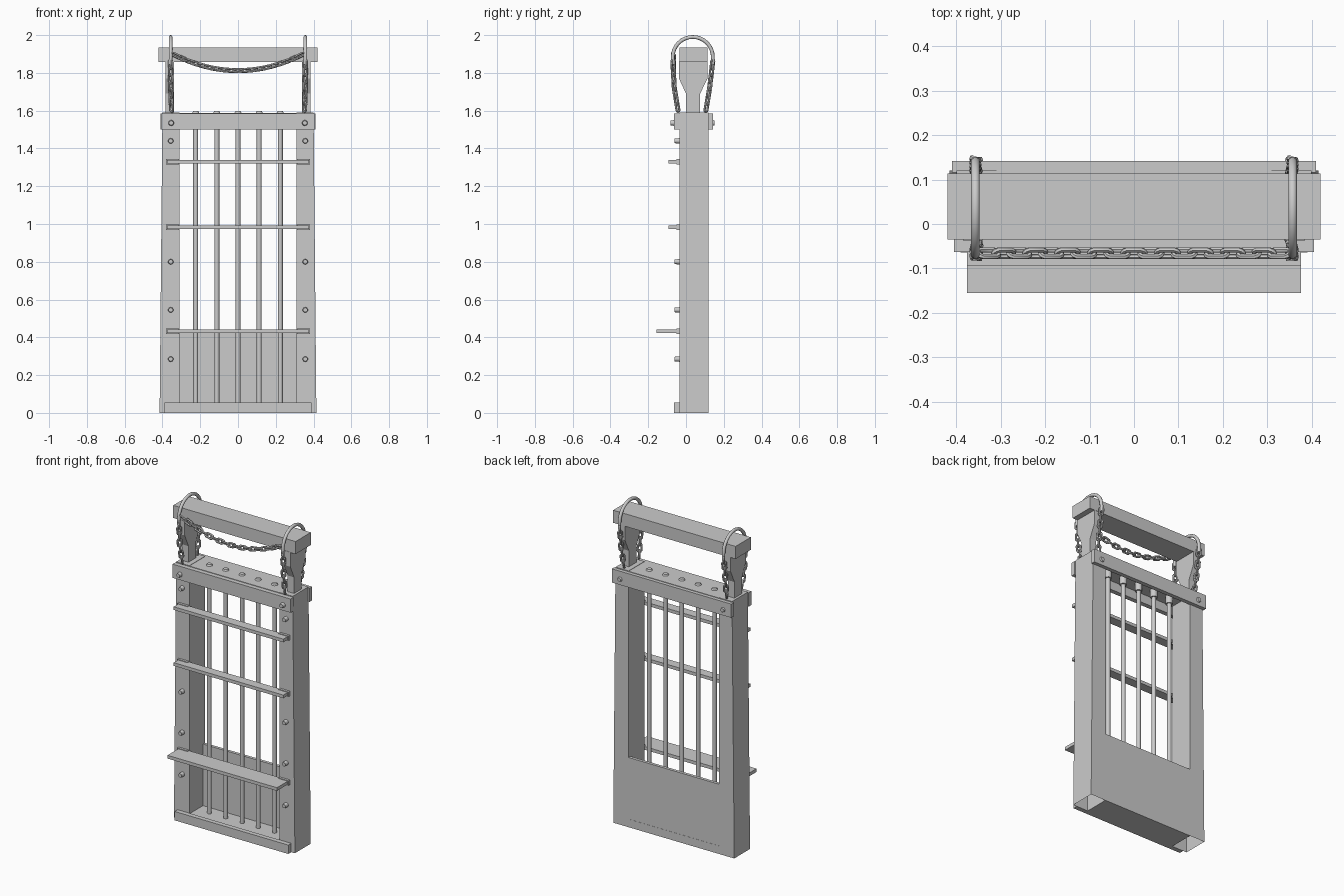
import bpy, bmesh
from math import pi, sin, cos
from mathutils import Vector, Matrix

if "Cube" in bpy.data.objects:
    bpy.data.objects.remove(bpy.data.objects["Cube"])


def finish(name, bm, smooth=False):
    bmesh.ops.recalc_face_normals(bm, faces=bm.faces)
    me = bpy.data.meshes.new(name)
    bm.to_mesh(me)
    bm.free()
    ob = bpy.data.objects.new(name, me)
    bpy.context.collection.objects.link(ob)
    if smooth:
        bpy.ops.object.select_all(action='DESELECT')
        ob.select_set(True)
        bpy.context.view_layer.objects.active = ob
        bpy.ops.object.shade_smooth_by_angle(angle=0.7)
    return ob


def box(name, x, y, z):
    bm = bmesh.new()
    bmesh.ops.create_cube(bm, size=1)
    for v in bm.verts:
        v.co = [r[0] if c < 0 else r[1] for c, r in zip(v.co, (x, y, z))]
    return finish(name, bm)


def prism(name, profile, offset, open_bottom=False):
    """Extrude a closed 3D profile along an offset."""
    bm = bmesh.new()
    face = bm.faces.new([bm.verts.new(p) for p in profile])
    ext = bmesh.ops.extrude_face_region(bm, geom=[face], use_keep_orig=True)
    bmesh.ops.translate(bm, vec=offset, verts=[g for g in ext['geom'] if isinstance(g, bmesh.types.BMVert)])
    if open_bottom:
        low = [f for f in bm.faces if all(v.co.z < 0.001 for v in f.verts)]
        bmesh.ops.delete(bm, geom=low, context='FACES')
    return finish(name, bm)


def cylinder(name, r1, a, b, sides=12, r2=None):
    a, b = Vector(a), Vector(b)
    bm = bmesh.new()
    rot = (b - a).to_track_quat('Z', 'Y').to_matrix().to_4x4()
    bmesh.ops.create_cone(bm, cap_ends=True, segments=sides, radius1=r1, radius2=r1 if r2 is None else r2,
                          depth=(b - a).length, matrix=Matrix.Translation((a + b) / 2) @ rot)
    return finish(name, bm, True)


def sweep(bm, pts, normal, r, closed, sides=8):
    """Round tube along a planar path."""
    n, rings = len(pts), []
    for i, p in enumerate(pts):
        prev, nxt = (pts[i - 1], pts[(i + 1) % n]) if closed else (pts[max(i - 1, 0)], pts[min(i + 1, n - 1)])
        side = (nxt - prev).normalized().cross(normal)
        rings.append([bm.verts.new(p + r * (cos(2 * pi * k / sides) * side + sin(2 * pi * k / sides) * normal))
                      for k in range(sides)])
    for i in range(n if closed else n - 1):
        a, b = rings[i], rings[(i + 1) % n]
        for k in range(sides):
            bm.faces.new((a[k], a[(k + 1) % sides], b[(k + 1) % sides], b[k]))
    if not closed:
        bm.faces.new(rings[0])
        bm.faces.new(rings[-1])


def chain(name, path, pitch=0.038, r=0.006, half_w=0.011, half_l=0.014):
    """Interlocked links spaced evenly along a path, every other one turned."""
    path = [Vector(p) for p in path]
    total = sum((b - a).length for a, b in zip(path, path[1:]))
    count = max(2, round(total / pitch))
    bm = bmesh.new()
    for i in range(count):
        d = (i + 0.5) * total / count
        for a, b in zip(path, path[1:]):
            seg = (b - a).length
            if d <= seg:
                break
            d -= seg
        t = (b - a).normalized()
        c = a + t * d
        u = t.cross(Vector((0, 1, 0))).normalized()
        w = t.cross(u)
        ang = pi / 4 + (pi / 2 if i % 2 else 0)
        s = u * cos(ang) + w * sin(ang)
        loop = []
        for k in range(12):
            q = 2 * pi * (k + 0.5) / 12
            shift = half_l if cos(q) > 0 else -half_l
            loop.append(c + t * (cos(q) * half_w + shift) + s * sin(q) * half_w)
        sweep(bm, loop, t.cross(s), r, True, 6)
    return finish(name, bm, True)


F, B = -0.035, 0.12   # front and back planes of the frame

for s, side in ((-1, 'left'), (1, 'right')):
    # Tapered hollow side posts
    prism(side + '_post', [(s * 0.31, F, 0), (s * 0.415, F, 0), (s * 0.40, F, 1.59), (s * 0.31, F, 1.59)],
          (0, B - F, 0), True)
    # Flared upper supports
    prof = [(0.0, 1.585), (0.075, 1.585), (0.075, 1.69), (0.113, 1.77), (0.113, 1.86),
            (-0.037, 1.86), (-0.037, 1.77), (0.0, 1.69)]
    prism(side + '_upper_support', [(s * 0.34, y, z) for y, z in prof], (s * 0.045, 0, 0))
    # Bolts on posts and clamp plates
    for z in (0.285, 0.545, 0.80, 1.44):
        cylinder(side + '_post_bolt', 0.015, (s * 0.356, F + 0.005, z), (s * 0.356, -0.06, z), 10, 0.012)
    for y0, y1 in ((-0.06, -0.083), (0.14, 0.151)):
        cylinder(side + '_plate_bolt', 0.016, (s * 0.354, y0, 1.535), (s * 0.354, y1, 1.535), 10, 0.012)
    # Hoop over the top beam
    cy, rad, hx = 0.036, 0.106, s * 0.357
    pts = [Vector((hx, cy - rad, 1.845))]
    pts += [Vector((hx, cy - rad * cos(pi * k / 16), 1.884 + rad * sin(pi * k / 16))) for k in range(17)]
    pts += [Vector((hx, cy + rad, 1.845))]
    bm = bmesh.new()
    sweep(bm, pts, Vector((1, 0, 0)), 0.01, False, 10)
    finish(side + '_hoop', bm, True)
    # Hanging chains
    chain(side + '_front_chain', [(hx, cy - rad, 1.865), (hx, -0.062, 1.72), (s * 0.352, -0.042, 1.60)])
    chain(side + '_back_chain', [(hx, cy + rad, 1.865), (hx, 0.125, 1.72), (s * 0.352, 0.105, 1.60)])

# Header, clamp plates and top beam
box('header', (-0.32, 0.32), (F, B), (1.555, 1.588))
box('front_clamp_plate', (-0.405, 0.405), (-0.063, F), (1.50, 1.585))
box('back_clamp_plate', (-0.41, 0.41), (0.116, 0.142), (1.50, 1.585))
box('top_beam', (-0.42, 0.42), (-0.035, 0.114), (1.857, 1.935))

# Vertical bars with sockets and top studs
for i in range(-2, 3):
    x = i * 0.112
    cylinder('vertical_bar', 0.013, (x, 0.04, 0.03), (x, 0.04, 1.56), 12)
    cylinder('bar_socket', 0.021, (x, 0.04, 1.505), (x, 0.04, 1.56), 12)
    cylinder('bar_stud', 0.02, (x, 0.04, 1.585), (x, 0.04, 1.597), 12, 0.014)

# Cross rungs with thicker end brackets; lowest one is a deeper shelf
for name, z, y in (('upper_rung', 1.33, -0.093), ('middle_rung', 0.983, -0.093), ('shelf', 0.432, -0.155)):
    box(name, (-0.376, 0.376), (y, F), (z - 0.01, z + 0.01))
    for s in (-1, 1):
        box(name + '_bracket', sorted((s * 0.312, s * 0.382)), (-0.05, F + 0.003), (z - 0.015, z + 0.014))

# Floor, back panel and front sill
box('floor', (-0.31, 0.31), (F, B), (0, 0.05))
box('back_panel', (-0.312, 0.312), (0.1, 0.119), (0, 0.432))
box('front_sill', (-0.39, 0.39), (-0.064, F), (0, 0.055))

# Slack chain between the hoops
chain('slack_chain', [(0.345 * k / 12, -0.066, 1.812 + 0.088 * (k / 12) ** 2) for k in range(-12, 13)])
